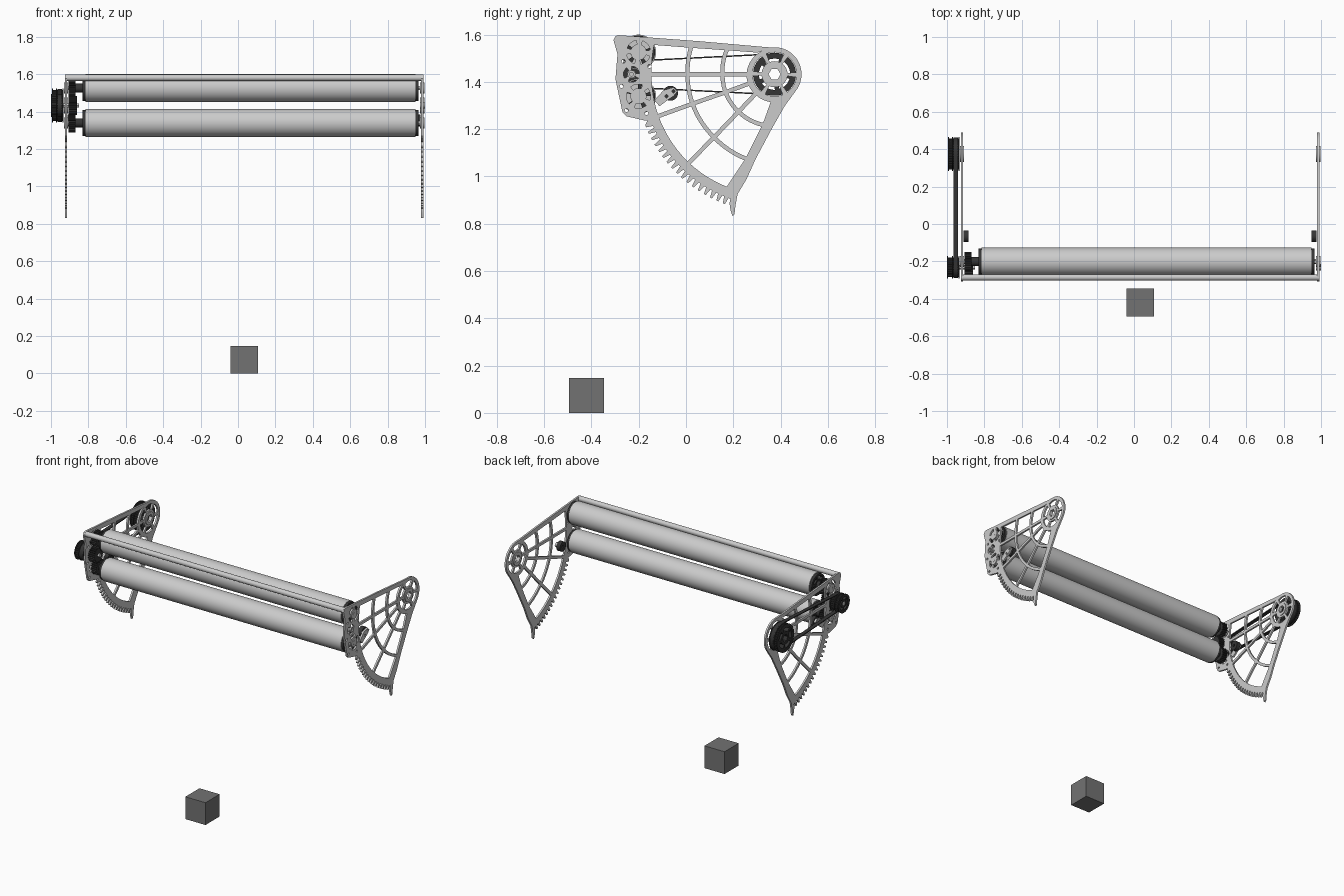
import bpy, bmesh
from math import sin, cos, pi, atan2, hypot, radians
from mathutils import Matrix, Vector

if "Cube" in bpy.data.objects:
    bpy.data.objects.remove(bpy.data.objects["Cube"])

# Side-view drawing units (y down), mapped onto the world yz plane
S = 1 / 236.3
def to_world(p): return ((p[0] - 686.5) * S, (413.5 - p[1]) * S)

PIVOT, IDLER, UPPER, LOWER, ROD = (775, 75), (632, 75), (639, 53), (639, 97), (619, 40)
PAD = (670, 95)
dark = bpy.data.materials.new("black_plastic")
dark.diffuse_color = (0.035, 0.035, 0.035, 1)
dark.use_nodes = True
dark.node_tree.nodes["Principled BSDF"].inputs["Base Color"].default_value = dark.diffuse_color
mid = bpy.data.materials.new("dark_grey")
mid.diffuse_color = (0.17, 0.17, 0.17, 1)
mid.use_nodes = True
mid.node_tree.nodes["Principled BSDF"].inputs["Base Color"].default_value = mid.diffuse_color
AXES = Matrix(((0, 0, 1, 0), (1, 0, 0, 0), (0, 1, 0, 0), (0, 0, 0, 1)))

def sheet(name, x0, x1, outline, holes=(), mat=None):
    """Extrude a flat outline with holes along x."""
    cu = bpy.data.curves.new(name, 'CURVE')
    cu.dimensions, cu.fill_mode, cu.extrude = '2D', 'BOTH', (x1 - x0) / 2
    for loop in [outline, *holes]:
        sp = cu.splines.new('POLY')
        sp.points.add(len(loop) - 1)
        for pt, p in zip(sp.points, loop):
            pt.co = (*to_world(p), 0, 1)
        sp.use_cyclic_u = True
    tmp = bpy.data.objects.new("tmp", cu)
    bpy.context.collection.objects.link(tmp)
    me = bpy.data.meshes.new_from_object(tmp.evaluated_get(bpy.context.evaluated_depsgraph_get()))
    bpy.data.objects.remove(tmp)
    bpy.data.curves.remove(cu)
    me.transform(Matrix.Translation(((x0 + x1) / 2, 0, 0)) @ AXES)
    bm = bmesh.new()
    bm.from_mesh(me)
    bmesh.ops.remove_doubles(bm, verts=bm.verts, dist=1e-5)
    bmesh.ops.recalc_face_normals(bm, faces=bm.faces)
    bm.to_mesh(me)
    bm.free()
    me.materials.clear()
    if mat: me.materials.append(mat)
    ob = bpy.data.objects.new(name, me)
    bpy.context.collection.objects.link(ob)
    return ob

def polar(c, r, a): return (c[0] + r * cos(a), c[1] + r * sin(a))
def arc(c, r, a0, a1, n=8): return [polar(c, r, a0 + (a1 - a0) * i / n) for i in range(n + 1)]
def circle(c, r, n=32): return arc(c, r, 0, 2 * pi * (n - 1) / n, n - 1)

def slots(c, r0, r1, count, start=0.0, fill=0.7):
    """Ring of curved slots around a centre."""
    out = []
    for i in range(count):
        a = start + 2 * pi * i / count
        b = a + fill * 2 * pi / count
        out.append(arc(c, r1, a, b) + arc(c, r0, b, a))
    return out

def gear(c, r, depth, n):
    return [polar(c, r - depth * (k in (0, 3)), 2 * pi * (i + k / 4) / n)
            for i in range(n) for k in range(4)]

def inset(poly, w):
    """Shrink a closed polygon by w."""
    ps = [Vector(p) for p in poly]
    n = len(ps)
    area = sum(ps[i - 1].x * ps[i].y - ps[i].x * ps[i - 1].y for i in range(n))
    s = 1 if area > 0 else -1
    out = []
    for i in range(n):
        a, b = (ps[i] - ps[i - 1]).normalized(), (ps[(i + 1) % n] - ps[i]).normalized()
        na, nb = Vector((-a.y, a.x)) * s, Vector((-b.y, b.x)) * s
        out.append(tuple(ps[i] + w * (na + nb) / (1 + na.dot(nb))))
    return out

def ring_edge(p, q, n=6):
    """Curve from p to q around the pivot."""
    (ra, aa), (rb, ab) = [(hypot(x - PIVOT[0], y - PIVOT[1]),
                           atan2(y - PIVOT[1], x - PIVOT[0]) % (2 * pi)) for x, y in (p, q)]
    return [polar(PIVOT, ra + (rb - ra) * i / n, aa + (ab - aa) * i / n) for i in range(n + 1)]

# Side plate: toothed sector outline
outline = [(614, 41), (616, 37), (620, 36), (700, 42), (768, 48)]
outline += arc(PIVOT, 27, radians(-82), radians(38), 16)
outline += [(785, 107), (772, 130), (756, 160), (747, 180), (738, 195), (736, 206),
            (735, 215), (733, 217), (731, 211), (730, 204)]
teeth = 17
for i in range(teeth):
    for k, r in ((0, 132), (0.3, 132), (0.5, 139), (0.8, 139)):
        outline.append(polar(PIVOT, r, radians(109.5 + 49.5 * (i + k) / teeth)))
outline += [(648, 121), (644, 121), (627, 117), (623, 113), (617, 85), (616, 80), (618, 55)]

# Side plate: web cells between spokes and rings
spokes = [[(768, 52), (728, 49), (692, 46.5), (653, 43.5)],
          [(749, 75), (723, 75), (688, 75), (650, 75)],
          [(750.5, 84), (726, 93), (693, 104.5), (657, 117.5)],
          [(757, 93.5), (739, 112.5), (714.5, 138), (688, 165)],
          [(774, 101), (765, 126), (748, 160), (728, 190)]]
holes = []
for a, b in zip(spokes, spokes[1:]):
    for k in range(3):
        cell = ring_edge(a[k], b[k]) + ring_edge(b[k + 1], a[k + 1])
        holes.append(inset(cell, 2.1))
holes += slots(PIVOT, 13, 22, 6, radians(8), 0.78)
holes.append(circle(PIVOT, 6, 6))
for c, st in ((UPPER, 20), (LOWER, 50)):
    holes += slots(c, 8, 12, 4, radians(st), 0.66)
holes += slots(IDLER, 4.5, 8, 3, radians(30), 0.7)
holes += [circle(p, 1.8, 12) for p in ((624, 62), (650, 67), (622, 87), (627, 111), (647, 114))]

for side, x in (("left", -0.92), ("right", 0.985)):
    sheet(side + "_side_plate", x - 0.006, x + 0.006, outline, holes)
    sheet(side + "_pivot_bearing", x - 0.011, x + 0.011, circle(PIVOT, 10), [circle(PIVOT, 6, 6)])
    inner = 1 if side == "left" else -1
    # Small stop roller with its bracket
    sheet(side + "_stop_bracket", x - 0.006, x + 0.006,
          [(655, 101), (664, 91), (674, 88), (678, 92), (674, 97), (668, 101), (660, 107)],
          [circle((674, 92), 1.6, 12), circle((667, 97), 1.6, 12)])
    e = sorted((x + inner * 0.008, x + inner * 0.035))
    sheet(side + "_stop_roller", *e, circle((671, 94), 7.5), [circle((671, 94), 2, 12)], dark)
    for nm, c in (("upper", UPPER), ("lower", LOWER)):
        sheet(f"{side}_{nm}_bearing", x - 0.011, x + 0.011, circle(c, 7), [circle(c, 3, 6)])

# Rollers with dark end caps and shafts
for nm, c in (("upper", UPPER), ("lower", LOWER)):
    sheet(nm + "_roller", -0.815, 0.95, circle(c, 17.6, 64))
    sheet(nm + "_left_cap", -0.832, -0.815, circle(c, 16.6, 48), slots(c, 8, 13, 5), dark)
    sheet(nm + "_right_cap", 0.95, 0.966, circle(c, 16.6, 48), slots(c, 8, 13, 5), dark)
    sheet(nm + "_left_shaft", -0.93, -0.815, circle(c, 3, 6))
    sheet(nm + "_right_shaft", 0.95, 0.997, circle(c, 3, 6))
    sheet(nm + "_left_hub", -0.868, -0.832, circle(c, 5.5), (), dark)
    sheet(nm + "_gear", -0.905, -0.868, gear(c, 12, 1.8, 24), [circle(c, 3, 6)], dark)

# Front tie rod
sheet("tie_rod", -0.926, 0.991, circle(ROD, 4, 24), [circle(ROD, 2.2, 16)])

# Idler gear and drive shaft
sheet("idler_gear", -0.905, -0.862, gear(IDLER, 12, 1.8, 24), [circle(IDLER, 3, 6)], dark)
sheet("idler_shaft", -0.998, -0.85, circle(IDLER, 3, 6))
sheet("right_idler_bearing", 0.974, 1.0, circle(IDLER, 4), [circle(IDLER, 2, 12)])

# Double belt pulleys with flanges
for nm, c, r, n, x0 in (("pivot", PIVOT, 19.5, 36, -0.992), ("drive", IDLER, 12.3, 24, -0.998)):
    r0, r1 = r * 0.5, r * 0.8
    web = slots(c, r0, r1, 5, 0.3, 0.75)
    bore = circle(c, 2.9 if nm == "drive" else 6, 6)
    sheet(nm + "_pulley", x0, -0.934, gear(c, r, 1, n), web + [bore], dark)
    for i, x in enumerate((x0, -0.97, -0.937)):
        sheet(f"{nm}_pulley_flange_{i}", x - 0.002, x + 0.003, circle(c, r + 2, 48),
              [circle(c, r - 2, 48)], dark)

# Belt around both pulleys
def belt_loop(grow):
    t = radians(87.1)
    return (arc(PIVOT, 19.6 + grow, -pi + t, pi - t, 28) +
            arc(IDLER, 12.4 + grow, pi - t, pi + t, 24))
sheet("belt", -0.965, -0.94, belt_loop(1.4), [belt_loop(0)], dark)

# Loose cube on the floor
bpy.ops.mesh.primitive_cube_add(size=0.148, location=(0.033, -0.42, 0.074))
cube = bpy.context.object
cube.name = "floor_cube"
cube.data.materials.append(mid)

bpy.ops.object.select_all(action='SELECT')
bpy.ops.object.shade_smooth_by_angle(angle=radians(30))
